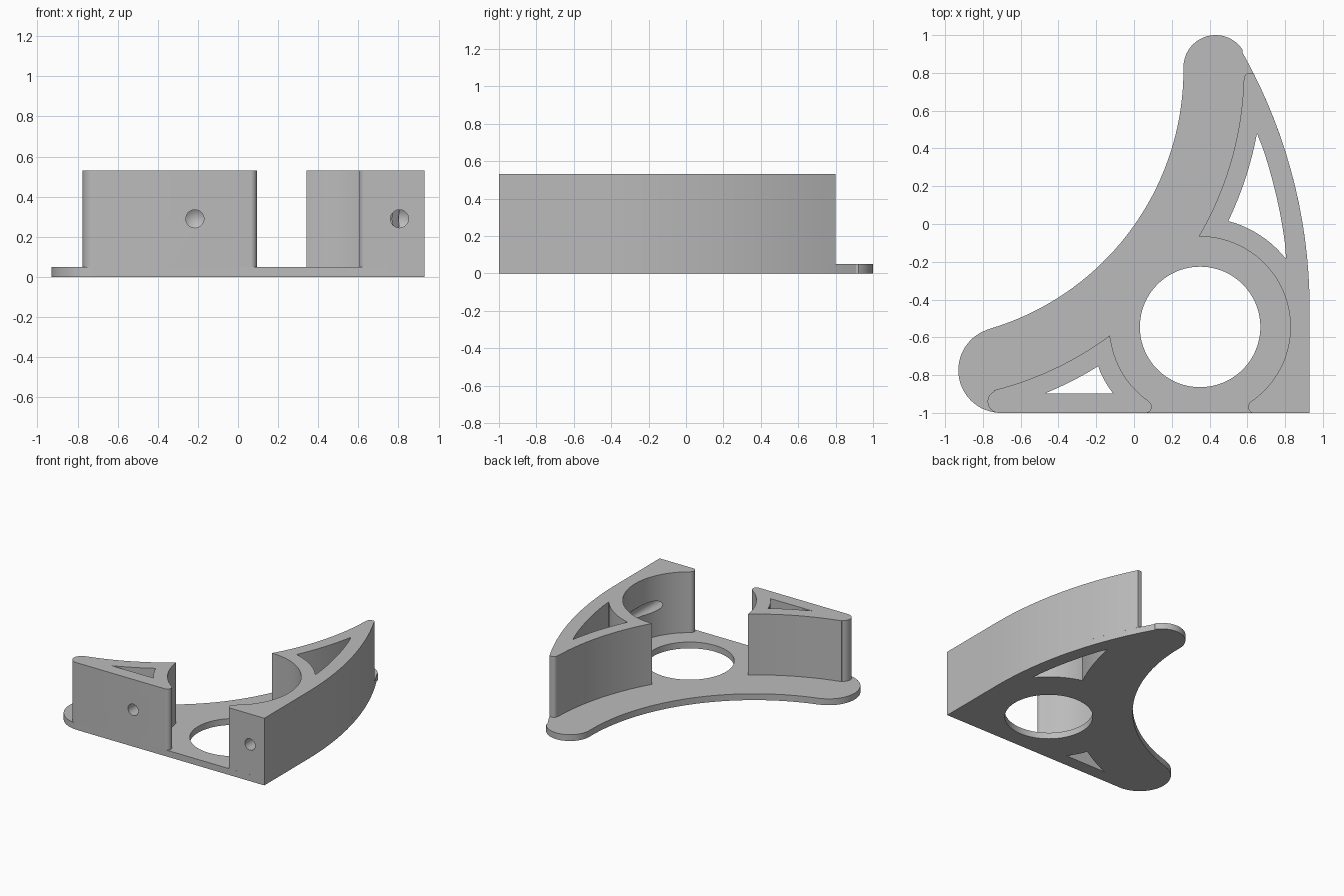
import bpy, bmesh
from math import atan2, cos, sin, pi, ceil, radians
from mathutils import Matrix, Vector

if "Cube" in bpy.data.objects:
    bpy.data.objects.remove(bpy.data.objects["Cube"])

BASE_TOP, WALL_TOP = 0.05, 0.53
RING = (0.35, -0.545)      # centre of the round opening
CONCAVE = (-1.168, 0.817)  # centre of the concave sweep
OUTER = (-1.84, -0.45)     # centre of the outer side curve

grey = bpy.data.materials.new("plain grey")
grey.use_nodes = True
grey.diffuse_color = (0.5, 0.5, 0.5, 1)
grey.node_tree.nodes["Principled BSDF"].inputs["Base Color"].default_value = (0.5, 0.5, 0.5, 1)


def arc(c, r, start, end):
    """Points on a circle, the short way from the bearing of start to that of end."""
    a = atan2(start[1] - c[1], start[0] - c[0])
    d = atan2(end[1] - c[1], end[0] - c[0]) - a
    d = (d + pi) % (2 * pi) - pi
    step = radians(2 if r > 1 else 4 if r > 0.1 else 12)
    n = max(2, ceil(abs(d) / step))
    return [(c[0] + r * cos(a + d * i / n), c[1] + r * sin(a + d * i / n)) for i in range(n + 1)]


def new_object(name, bm):
    bmesh.ops.recalc_face_normals(bm, faces=bm.faces)
    mesh = bpy.data.meshes.new(name)
    bm.to_mesh(mesh)
    bm.free()
    mesh.materials.append(grey)
    obj = bpy.data.objects.new(name, mesh)
    bpy.context.collection.objects.link(obj)
    return obj


def prism(name, outline, z0, z1):
    bm = bmesh.new()
    face = bm.faces.new([bm.verts.new((x, y, z0)) for x, y in outline])
    top = bmesh.ops.extrude_face_region(bm, geom=[face])["geom"]
    bmesh.ops.translate(bm, vec=(0, 0, z1 - z0), verts=[v for v in top if isinstance(v, bmesh.types.BMVert)])
    bmesh.ops.remove_doubles(bm, verts=bm.verts, dist=0.0005)
    return new_object(name, bm)


def bore(name, x, y_end):
    """Horizontal drill shape with a pointed end, entering from the front."""
    bm = bmesh.new()
    y0 = -1.1
    place = Matrix.Translation((x, (y0 + y_end) / 2, 0.29)) @ Matrix.Rotation(pi / 2, 4, "X")
    bmesh.ops.create_cone(bm, cap_ends=True, segments=32, radius1=0.045, radius2=0.045,
                          depth=y_end - y0, matrix=place)
    cap = max(bm.faces, key=lambda f: f.calc_center_median().y)
    tip = bmesh.ops.poke(bm, faces=[cap])["verts"]
    bmesh.ops.translate(bm, vec=(0, 0.03, 0), verts=tip)
    return new_object(name, bm)


def cut(obj, cutters):
    for c in cutters:
        mod = obj.modifiers.new("cut", "BOOLEAN")
        mod.operation, mod.solver, mod.object = "DIFFERENCE", "EXACT", c
    graph = bpy.context.evaluated_depsgraph_get()
    mesh = bpy.data.meshes.new_from_object(obj.evaluated_get(graph))
    obj.modifiers.clear()
    obj.data = mesh


# Base plate with a rounded lobe at each end of the concave sweep
base_plate = prism("base_plate", [(0.93, -1)]
                   + arc(OUTER, 2.77, (0.93, -0.45), (0.58, 0.913))
                   + arc((0.432, 0.83), 0.17, (0.58, 0.913), (0.262, 0.83))[1:]
                   + arc(CONCAVE, 1.43, (0.262, 0.817), (-0.768, -0.556))[1:]
                   + arc((-0.704, -0.774), 0.226, (-0.768, -0.556), (-0.704, -1))[1:],
                   0, BASE_TOP)

# Long curved wall
long_wall = prism("long_wall", [(0.93, -1)]
                  + arc(OUTER, 2.77, (0.93, -0.45), (0.632, 0.8))
                  + arc((0.612, 0.772), 0.028, (0.612, 0.8), (0.584, 0.772))
                  + arc(CONCAVE, 1.75, (0.582, 0.76), (0.34, -0.065))
                  + arc(RING, 0.478, (0.34, -0.065), (0.625, -0.937))[1:]
                  + arc((0.64, -0.968), 0.035, (0.622, -0.938), (0.625, -1)),
                  BASE_TOP, WALL_TOP)

# Short wall along the front
short_wall = prism("short_wall", arc(CONCAVE, 1.75, (-0.125, -0.595), (-0.74, -0.88))
                   + arc((-0.715, -0.94), 0.06, (-0.74, -0.885), (-0.715, -1))
                   + arc((0.062, -0.968), 0.032, (0.062, -1), (0.082, -0.943))
                   + arc(RING, 0.478, (0.076, -0.937), (-0.125, -0.595))[:-1],
                   BASE_TOP, WALL_TOP)

# Cutters: round opening, two three-sided pockets, two drilled holes
ring = arc(RING, 0.319, (1, -0.545), (0.35, 0)) + arc(RING, 0.319, (0.35, 0), (0, -0.545))[1:]
ring += [(2 * RING[0] - x, 2 * RING[1] - y) for x, y in ring[1:-1]]
opening = prism("opening_cutter", ring, -0.1, 0.2)
long_pocket = prism("long_pocket_cutter",
                    arc(CONCAVE, 1.85, (0.653, 0.48), (0.5, 0.015))
                    + arc(RING, 0.58, (0.5, 0.015), (0.807, -0.185))[1:]
                    + arc(OUTER, 2.662, (0.807, -0.185), (0.653, 0.48))[1:-1], -0.1, 0.7)
short_pocket = prism("short_pocket_cutter",
                     arc(CONCAVE, 1.85, (-0.19, -0.75), (-0.475, -0.895))
                     + arc(RING, 0.58, (-0.11, -0.895), (-0.19, -0.75))[:-1], -0.1, 0.7)
long_bore = bore("long_bore_cutter", 0.805, -0.15)
short_bore = bore("short_bore_cutter", -0.215, -0.74)

cut(base_plate, [opening, long_pocket, short_pocket])
cut(long_wall, [long_pocket, long_bore])
cut(short_wall, [short_pocket, short_bore])
for helper in (opening, long_pocket, short_pocket, long_bore, short_bore):
    bpy.data.objects.remove(helper)

# Smooth the curved sides, keep the edges crisp
bpy.ops.object.select_all(action="DESELECT")
for part in (base_plate, long_wall, short_wall):
    part.select_set(True)
    bpy.context.view_layer.objects.active = part
bpy.ops.object.shade_smooth_by_angle(angle=radians(30))
